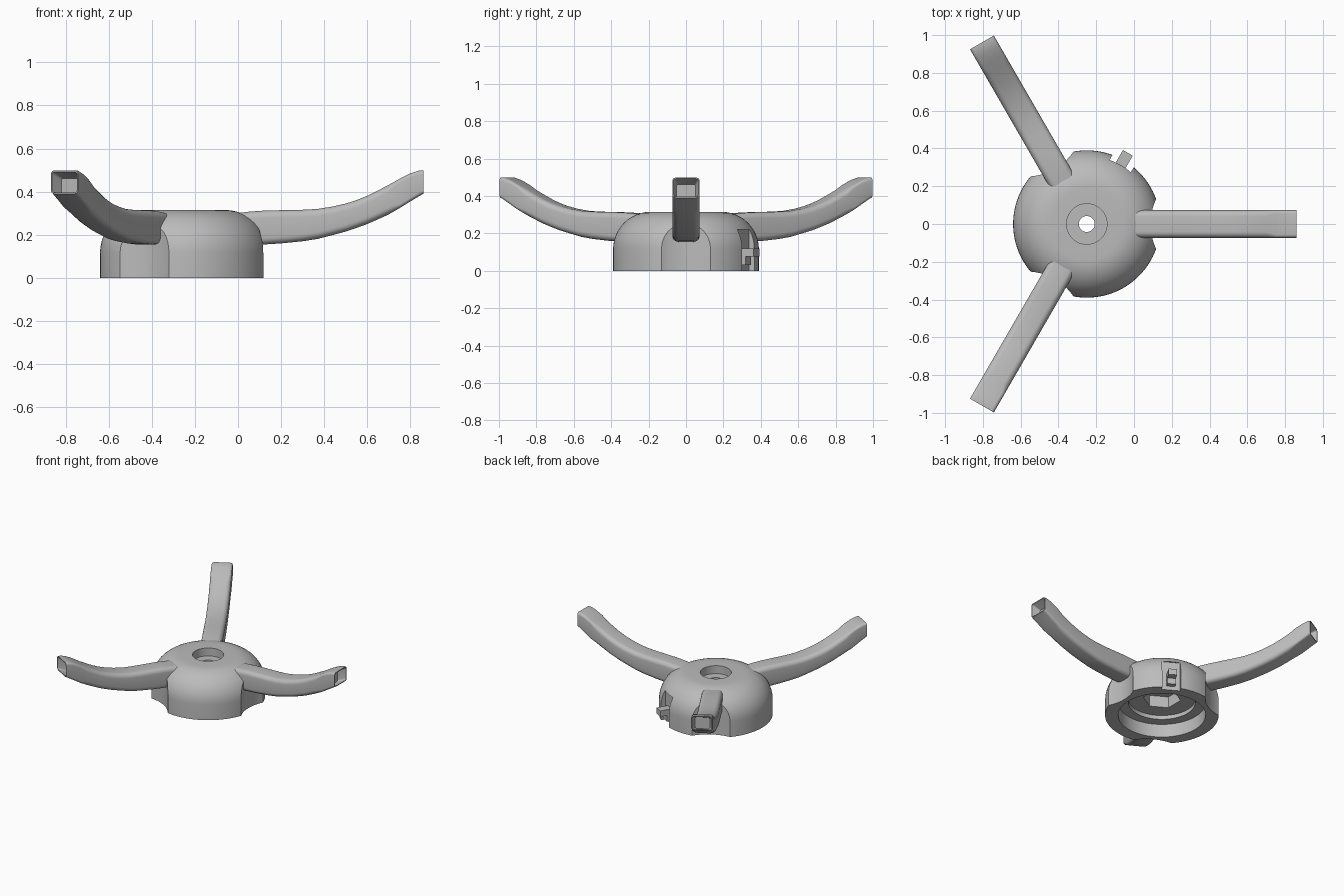
import bpy, bmesh
from math import sin, cos, pi, radians, sqrt
from mathutils import Matrix

cube = bpy.data.objects.get("Cube")
if cube:
    bpy.data.objects.remove(cube, do_unlink=True)

HUB = Matrix.Translation((-0.25, 0, 0))

grey = bpy.data.materials.new("plain grey")
grey.use_nodes = True
colour = (0.5, 0.5, 0.5, 1)
grey.diffuse_color = colour
grey.node_tree.nodes["Principled BSDF"].inputs["Base Color"].default_value = colour


def add_object(name, bm, angle=0):
    """Turn a bmesh into an object placed around the hub axis."""
    bmesh.ops.recalc_face_normals(bm, faces=bm.faces)
    mesh = bpy.data.meshes.new(name)
    bm.to_mesh(mesh)
    bm.free()
    mesh.materials.append(grey)
    obj = bpy.data.objects.new(name, mesh)
    obj.matrix_world = HUB @ Matrix.Rotation(radians(angle), 4, 'Z')
    bpy.context.collection.objects.link(obj)
    return obj


def box(name, x, y, z, angle=0):
    bm = bmesh.new()
    bmesh.ops.create_cube(bm, size=1)
    for v in bm.verts:
        v.co = [a + (c + 0.5) * (b - a) for (a, b), c in zip((x, y, z), v.co)]
    return add_object(name, bm, angle)


def cylinder(name, radius, z0, z1, sides, x=0, angle=0):
    bm = bmesh.new()
    bmesh.ops.create_cone(bm, cap_ends=True, segments=sides, radius1=radius,
                          radius2=radius, depth=z1 - z0,
                          matrix=Matrix.Translation((x, 0, (z0 + z1) / 2)))
    return add_object(name, bm, angle)


def smooth(obj, angle=35):
    bpy.ops.object.select_all(action='DESELECT')
    obj.select_set(True)
    bpy.context.view_layer.objects.active = obj
    bpy.ops.object.shade_smooth_by_angle(angle=radians(angle))


def lathe(name, profile, sides=96):
    bm = bmesh.new()
    rings = [[bm.verts.new((r * cos(2 * pi * i / sides), r * sin(2 * pi * i / sides), z))
              for i in range(sides)] for r, z in profile]
    for a, b in zip(rings, rings[1:] + rings[:1]):
        for i in range(sides):
            j = (i + 1) % sides
            bm.faces.new((a[i], a[j], b[j], b[i]))
    return add_object(name, bm)


# Domed hub with counterbore, bolt hole and stepped underside
dome = [(0.19 + 0.2 * cos(t * pi / 24), 0.115 + 0.2 * sin(t * pi / 24)) for t in range(13)]
profile = [(0.3, 0), (0.39, 0)] + dome + [
    (0.107, 0.315), (0.107, 0.255), (0.042, 0.255), (0.042, 0.13),
    (0.23, 0.13), (0.23, 0.1), (0.3, 0.1)]
hub = lathe("hub", profile)

# Cutters: scallops under the arms, hex nut pocket, slot for the catch
cutters = [cylinder("scallop_cutter", 0.3, -0.1, 0.5, 96, x=0.637, angle=a)
           for a in (0, 120, 240)]
cutters.append(cylinder("nut_cutter", 0.13, 0.05, 0.215, 6))
cutters.append(box("slot_cutter", (0.35, 0.5), (-0.065, 0.065), (-0.1, 0.22), 60))
for cutter in cutters:
    mod = hub.modifiers.new(cutter.name, 'BOOLEAN')
    mod.object = cutter
    mod.solver = 'EXACT'
bpy.context.view_layer.update()
cut = bpy.data.meshes.new_from_object(hub.evaluated_get(bpy.context.evaluated_depsgraph_get()))
hub.modifiers.clear()
hub.data = cut
for cutter in cutters:
    bpy.data.objects.remove(cutter, do_unlink=True)
smooth(hub, 30)

# Small catch in the side slot
box("catch_tab", (0.33, 0.435), (-0.03, 0.03), (0.075, 0.12), 60)
box("catch_post", (0.33, 0.385), (-0.03, 0.03), (0.03, 0.075), 60)


def section(x, low, high, half, corner):
    """Rounded rectangle standing across the arm."""
    points = []
    for k, (sy, sz) in enumerate(((1, 1), (-1, 1), (-1, -1), (1, -1))):
        z = high - corner if sz > 0 else low + corner
        for i in range(6):
            t = (k + i / 5) * pi / 2
            points.append((x, sy * (half - corner) + corner * cos(t), z + corner * sin(t)))
    return points


# Arm stations: distance from hub axis, underside height, top height
stations = [(0.2, 0.17, 0.295), (0.3, 0.157, 0.307), (0.37, 0.155, 0.312),
            (0.45, 0.16, 0.314), (0.55, 0.17, 0.316), (0.62, 0.181, 0.32),
            (0.69, 0.199, 0.331), (0.75, 0.215, 0.345), (0.8, 0.232, 0.361),
            (0.85, 0.25, 0.381), (0.9, 0.272, 0.406), (0.95, 0.295, 0.432),
            (1.0, 0.324, 0.46), (1.05, 0.355, 0.485), (1.09, 0.379, 0.498),
            (1.11, 0.39, 0.498)]


def arm(angle):
    bm = bmesh.new()
    loops = [section(x, lo, hi, 0.073, 0.032 if x < 1 else 0.018) for x, lo, hi in stations]
    # Recessed end with a thin rim
    loops.append(section(1.11, 0.396, 0.492, 0.067, 0.014))
    loops.append(section(1.05, 0.375, 0.462, 0.05, 0.01))
    rings = [[bm.verts.new(p) for p in loop] for loop in loops]
    n = len(rings[0])
    for a, b in zip(rings, rings[1:]):
        for i in range(n):
            bm.faces.new((a[i], a[(i + 1) % n], b[(i + 1) % n], b[i]))
    bm.faces.new(rings[0])
    bm.faces.new(rings[-1])
    return bm


for label, angle in (("left", 0), ("back_right", 120), ("front_right", 240)):
    smooth(add_object(label + "_arm", arm(angle), angle), 40)
